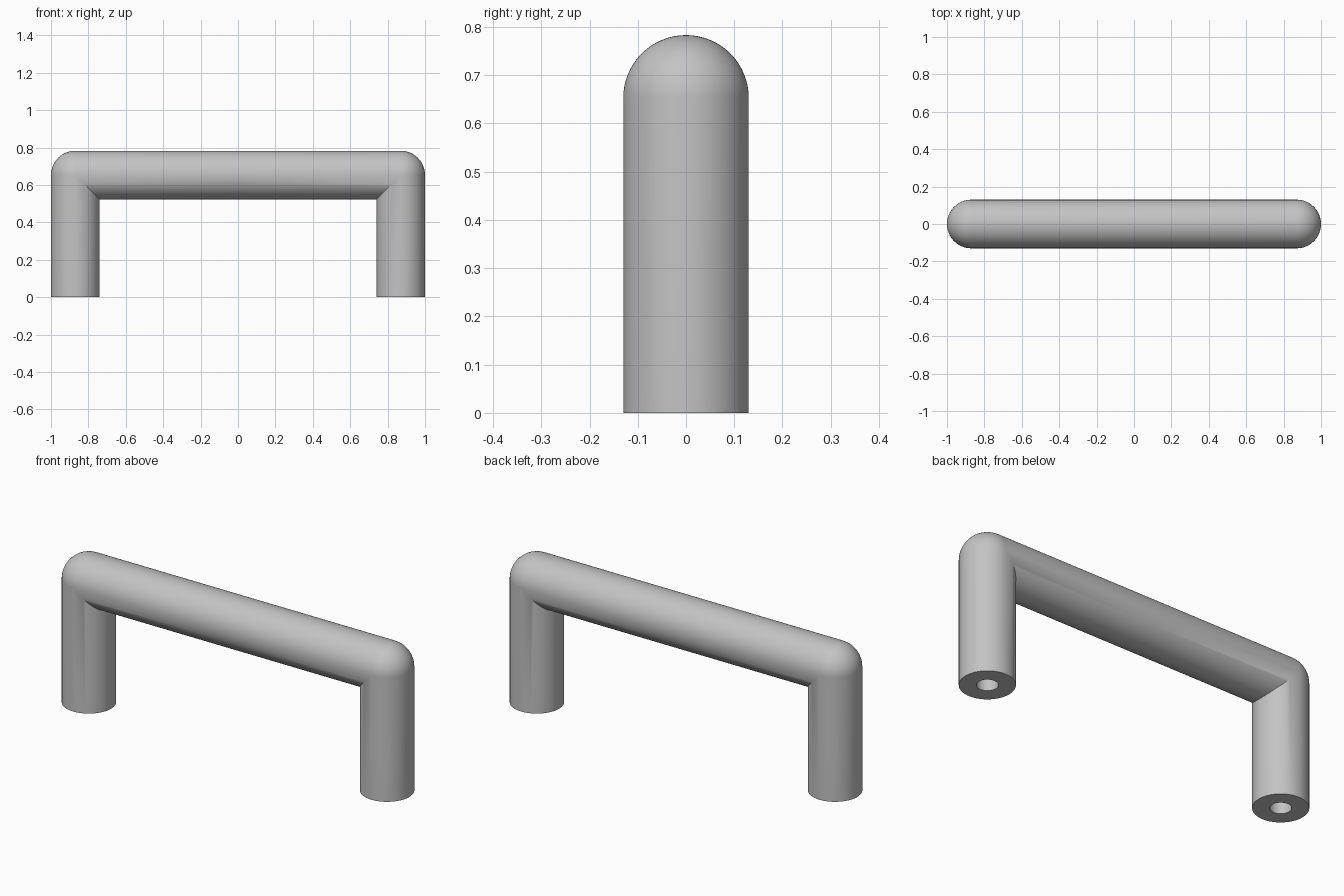
import bpy
import bmesh
from math import cos, sin, pi, radians

if "Cube" in bpy.data.objects:
    bpy.data.objects.remove(bpy.data.objects["Cube"], do_unlink=True)

RADIUS = 0.13        # tube
HOLE = 0.05          # screw hole
HOLE_DEPTH = 0.35
LEG_X = 0.87         # leg axis
BAR_Z = 0.653        # bar axis
SIDES = 64
BENDS = 16
ANGLES = [2 * pi * i / SIDES for i in range(SIDES)]

# Single grey finish
grey = bpy.data.materials.new("satin grey")
grey.use_nodes = True
colour = (0.55, 0.55, 0.55, 1)
grey.diffuse_color = colour
grey.node_tree.nodes["Principled BSDF"].inputs["Base Color"].default_value = colour


def flat_ring(radius, z):
    """Horizontal circle around the leg axis."""
    return [(LEG_X + radius * cos(t), radius * sin(t), z) for t in ANGLES]


def elbow_ring(bend):
    """Outer half swings round the corner; inner half stays on the mitre."""
    ring = []
    for t in ANGLES:
        out, y = RADIUS * cos(t), RADIUS * sin(t)
        if out > 0:
            ring.append((LEG_X + out * cos(bend), y, BAR_Z + out * sin(bend)))
        else:
            ring.append((LEG_X + out, y, BAR_Z + out))
    return ring


# Rings run from the blind hole, round the foot, up the leg and along the bar
rings = [flat_ring(HOLE, HOLE_DEPTH), flat_ring(HOLE, 0), flat_ring(RADIUS, 0)]
rings += [elbow_ring(pi / 2 * i / BENDS) for i in range(BENDS + 1)]
rings.append([(0, RADIUS * sin(t), BAR_Z + RADIUS * cos(t)) for t in ANGLES])

bm = bmesh.new()
loops = [[bm.verts.new(p) for p in ring] for ring in rings]
bm.faces.new(loops[0])
for a, b in zip(loops, loops[1:]):
    for i in range(SIDES):
        j = (i + 1) % SIDES
        bm.faces.new((a[i], a[j], b[j], b[i]))
bmesh.ops.remove_doubles(bm, verts=bm.verts, dist=1e-5)
bmesh.ops.dissolve_degenerate(bm, edges=bm.edges, dist=1e-5)
bmesh.ops.recalc_face_normals(bm, faces=bm.faces)

# Make sure the foot faces down
foot = min(bm.faces, key=lambda f: f.calc_center_median().z)
if foot.normal.z > 0:
    bmesh.ops.reverse_faces(bm, faces=bm.faces)

mesh = bpy.data.meshes.new("pull_handle")
bm.to_mesh(mesh)
bm.free()
mesh.materials.append(grey)
handle = bpy.data.objects.new("pull_handle", mesh)
bpy.context.collection.objects.link(handle)

# Smooth tube with crisp mitres and foot edges
bpy.ops.object.select_all(action="DESELECT")
handle.select_set(True)
bpy.context.view_layer.objects.active = handle
bpy.ops.object.shade_smooth_by_angle(angle=radians(30))

# Other half of the handle
mirror = handle.modifiers.new("other_half", "MIRROR")
mirror.use_axis[0] = True
mirror.use_clip = True
mirror.merge_threshold = 0.0005
